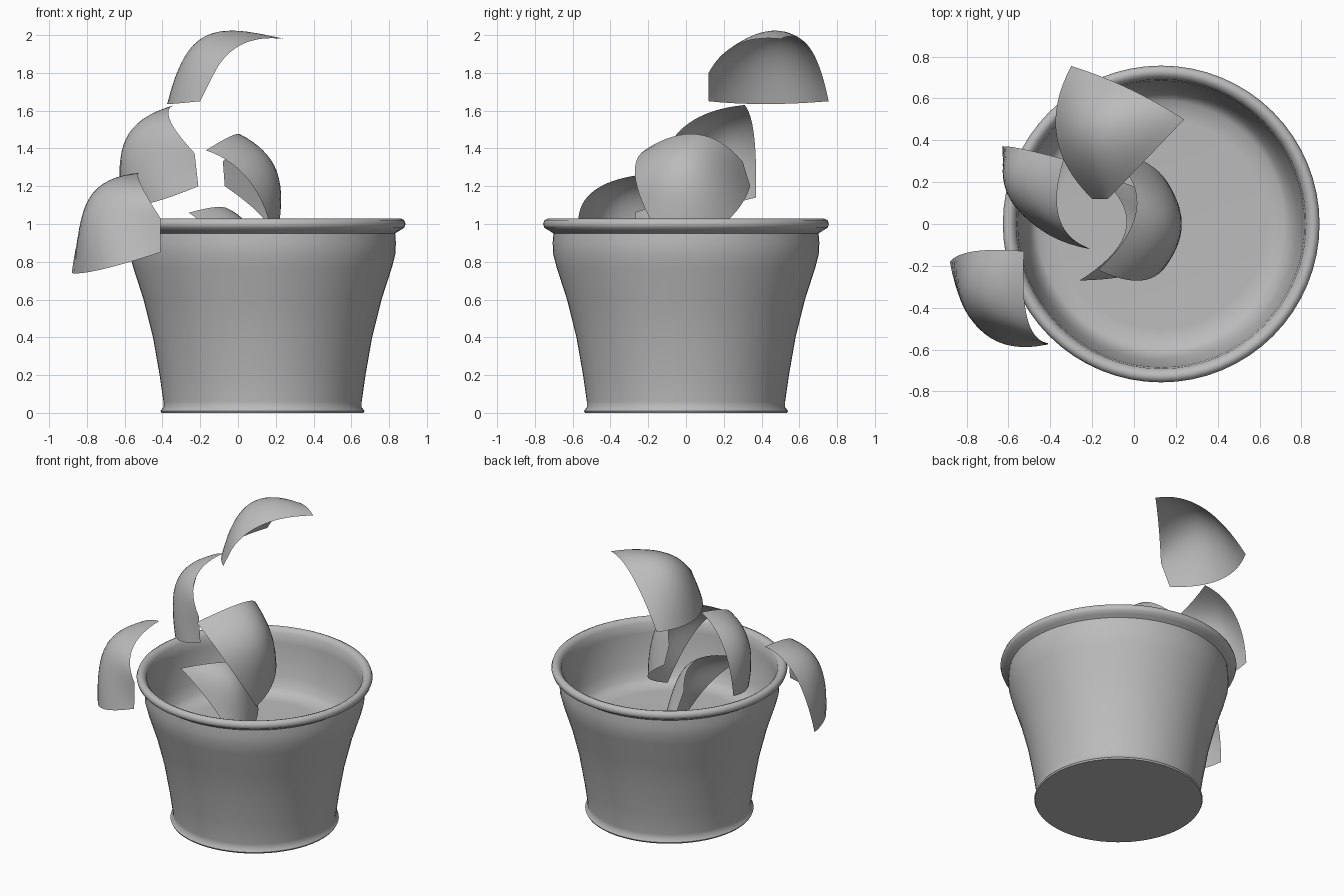
import bpy
import bmesh
import math
from mathutils import Vector

cube = bpy.data.objects.get("Cube")
if cube:
    bpy.data.objects.remove(cube, do_unlink=True)

# Single neutral grey
grey = bpy.data.materials.new("plain_grey")
grey.use_nodes = True
color = (0.5, 0.5, 0.5, 1)
grey.diffuse_color = color
grey.node_tree.nodes["Principled BSDF"].inputs["Base Color"].default_value = color


def add_object(name, bm, smooth_angle):
    mesh = bpy.data.meshes.new(name)
    bm.to_mesh(mesh)
    bm.free()
    mesh.materials.append(grey)
    obj = bpy.data.objects.new(name, mesh)
    bpy.context.collection.objects.link(obj)
    bpy.ops.object.select_all(action="DESELECT")
    bpy.context.view_layer.objects.active = obj
    obj.select_set(True)
    bpy.ops.object.shade_smooth_by_angle(angle=math.radians(smooth_angle))
    return obj


def lathe(name, profile, center, steps=64):
    """Spin a radius/height profile around a vertical axis."""
    bm = bmesh.new()
    verts = [bm.verts.new((r, 0, z)) for r, z in profile]
    edges = [bm.edges.new(pair) for pair in zip(verts, verts[1:])]
    bmesh.ops.spin(bm, geom=verts + edges, axis=(0, 0, 1), cent=(0, 0, 0),
                   steps=steps, angle=math.tau)
    bmesh.ops.remove_doubles(bm, verts=bm.verts, dist=0.0005)
    bmesh.ops.recalc_face_normals(bm, faces=bm.faces)
    obj = add_object(name, bm, 50)
    obj.location = center
    return obj


def blend(a, b, c, t):
    """Quadratic curve that passes through a, b and c."""
    return (a * (1 - t) * (1 - 2 * t) + b * 4 * t * (1 - t) + c * t * (2 * t - 1))


def flake(name, tip, tip_low, low, low_heel, heel, notch, notch_tip, middle, steps=16):
    """Curved shell piece: corners tip, low, heel, notch with points between them."""
    p = [Vector(v) for v in (tip, tip_low, low, low_heel, heel, notch, notch_tip, middle)]
    heel_notch = (p[4] + p[5]) / 2
    rows = [(p[0], p[1], p[2]), (p[6], p[7], p[3]), (p[5], heel_notch, p[4])]
    bm = bmesh.new()
    grid = []
    for i in range(steps + 1):
        line = []
        for j in range(steps + 1):
            cross = [blend(*row, j / steps) for row in rows]
            line.append(bm.verts.new(blend(*cross, i / steps)))
        grid.append(line)
    for i in range(steps):
        for j in range(steps):
            bm.faces.new((grid[i][j], grid[i][j + 1], grid[i + 1][j + 1], grid[i + 1][j]))
    return add_object(name, bm, 60)


# Pot: flared foot, tapering wall, rolled rim, inner wall and raised floor
lathe("pot", [
    (0, 0), (.535, 0), (.54, .01), (.525, .03), (.525, .06), (.545, .2), (.58, .4),
    (.63, .6), (.685, .77), (.703, .84), (.706, .9), (.702, .95), (.725, .965),
    (.75, .98), (.757, 1), (.75, 1.02), (.73, 1.03), (.71, 1.022), (.692, 1),
    (.685, .93), (.68, .85), (.65, .71), (.625, .64), (.59, .605), (.5, .6), (0, .6),
], (.13, 0, 0))

# Flakes rising out of the pot
flake("top_flake", (.24, .5, 1.98), (-.03, .65, 1.94), (-.3, .755, 1.65),
      (-.37, .42, 1.635), (-.2, .12, 1.65), (-.125, .12, 1.8),
      (.02, .27, 1.95), (-.22, .42, 1.96))
flake("upper_flake", (-.335, .31, 1.63), (-.54, .36, 1.47), (-.63, .37, 1.14),
      (-.52, .04, 1.1), (-.21, -.12, 1.2), (-.23, -.11, 1.375),
      (-.36, .04, 1.55), (-.56, .1, 1.41))
flake("outer_flake", (-.525, -.13, 1.27), (-.76, -.13, 1.13), (-.88, -.18, .74),
      (-.72, -.52, .76), (-.41, -.575, .85), (-.41, -.57, 1.03),
      (-.51, -.45, 1.2), (-.74, -.43, 1.1))
flake("middle_flake", (-.17, -.22, 1.39), (.08, -.26, 1.2), (.2, -.08, .84),
      (.16, .2, 1), (-.07, .34, 1.2), (-.08, .3, 1.33),
      (.01, .06, 1.475), (.2, .04, 1.28))
flake("inner_flake", (-.26, -.27, 1.06), (-.04, -.25, .86), (.13, -.2, .6),
      (.1, .08, .7), (-.07, .2, .82), (-.09, .15, .95),
      (-.05, -.06, 1.08), (.08, -.06, .94))
